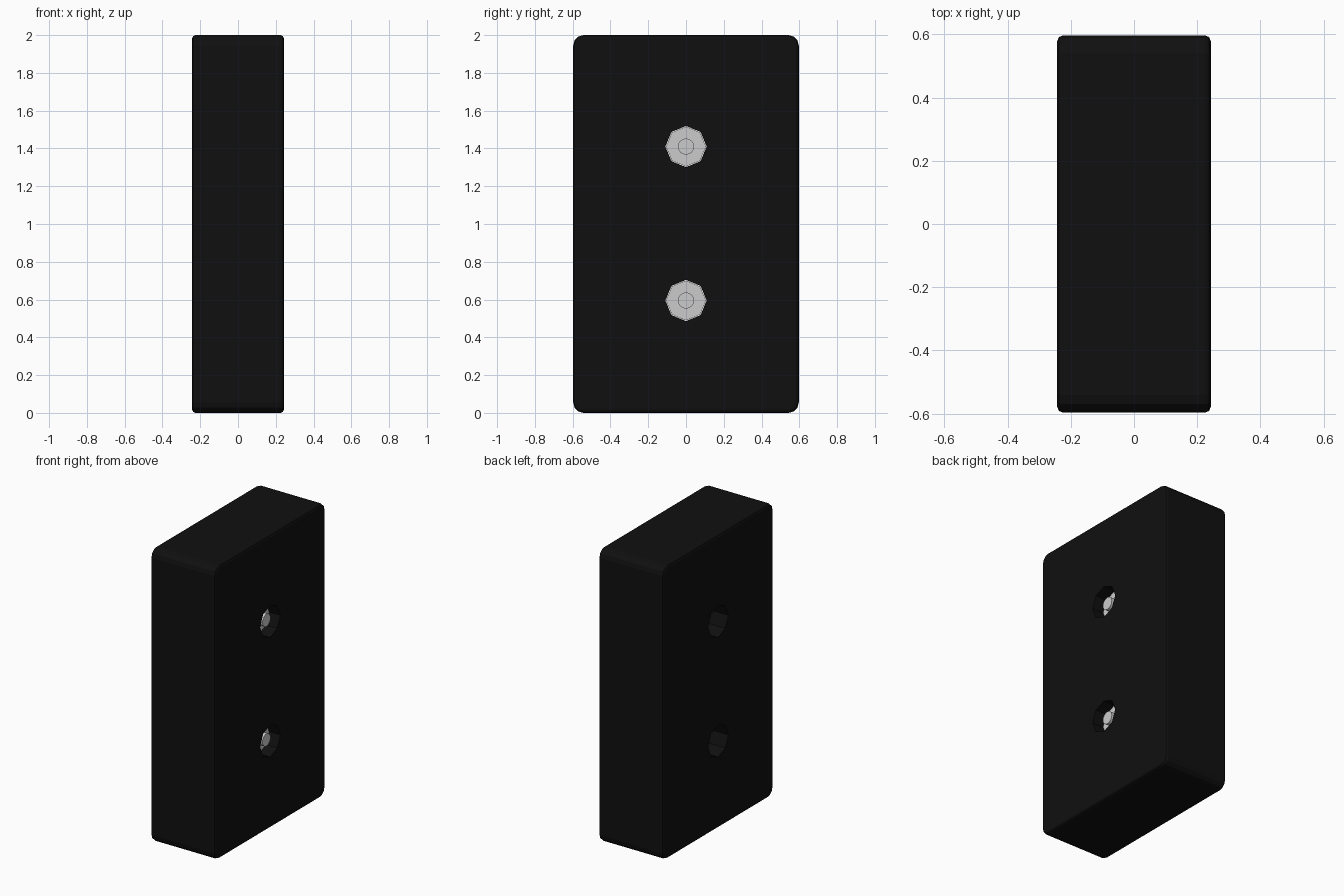
import bpy, bmesh, math
from mathutils import Matrix

if "Cube" in bpy.data.objects:
    bpy.data.objects.remove(bpy.data.objects["Cube"])

HX, HY, H = 0.243, 0.597, 2.0
HOLES = (0.595, 1.41)


def material(name, color):
    m = bpy.data.materials.new(name)
    m.diffuse_color = color
    m.use_nodes = True
    m.node_tree.nodes["Principled BSDF"].inputs["Base Color"].default_value = m.diffuse_color
    return m


def cylinder(name, radius, x0, x1, z, sides, mat=None):
    # Cylinder lying along x, with a corner pointing along y
    bm = bmesh.new()
    turn = Matrix.Translation(((x0 + x1) / 2, 0, z)) @ Matrix.Rotation(math.pi / 2, 4, 'Y')
    bmesh.ops.create_cone(bm, cap_ends=True, segments=sides, radius1=radius,
                          radius2=radius, depth=x1 - x0, matrix=turn)
    me = bpy.data.meshes.new(name)
    bm.to_mesh(me)
    bm.free()
    ob = bpy.data.objects.new(name, me)
    bpy.context.collection.objects.link(ob)
    if mat:
        me.materials.append(mat)
    return ob


rubber = material("black_rubber", (0.005, 0.005, 0.005, 1))
steel = material("steel", (0.6, 0.6, 0.6, 1))

# Rubber block: rounded rectangle profile in yz, extruded along x
bm = bmesh.new()
r = 0.055
ring = []
for i, (sy, sz) in enumerate(((1, 1), (-1, 1), (-1, -1), (1, -1))):
    for k in range(4):
        a = math.radians(90 * i + 30 * k)
        ring.append(bm.verts.new((-HX, sy * (HY - r) + r * math.cos(a),
                                  H / 2 + sz * (H / 2 - r) + r * math.sin(a))))
base = bm.faces.new(ring)
ext = bmesh.ops.extrude_face_region(bm, geom=[base], use_keep_orig=True)
top = [v for v in ext["geom"] if isinstance(v, bmesh.types.BMVert)]
bmesh.ops.translate(bm, verts=top, vec=(2 * HX, 0, 0))
bmesh.ops.recalc_face_normals(bm, faces=bm.faces)
rims = [e for e in bm.edges if abs(e.verts[0].co.x - e.verts[1].co.x) < 1e-5]
bmesh.ops.bevel(bm, geom=rims, offset=0.018, segments=2, profile=0.5, affect='EDGES')
me = bpy.data.meshes.new("rubber_block")
bm.to_mesh(me)
bm.free()
me.materials.append(rubber)
block = bpy.data.objects.new("rubber_block", me)
bpy.context.collection.objects.link(block)

# Through holes with a washer and bolt set into each
for z in HOLES:
    cutter = cylinder("hole_cutter", 0.109, -0.4, 0.4, z, 8, rubber)
    cutter.hide_render = True
    cutter.hide_viewport = True
    cut = block.modifiers.new("hole", 'BOOLEAN')
    cut.operation = 'DIFFERENCE'
    cut.solver = 'EXACT'
    cut.object = cutter
    cylinder("washer", 0.106, 0.135, 0.16, z, 8, steel)
    cylinder("bolt", 0.043, 0.11, 0.215, z, 16, steel)
